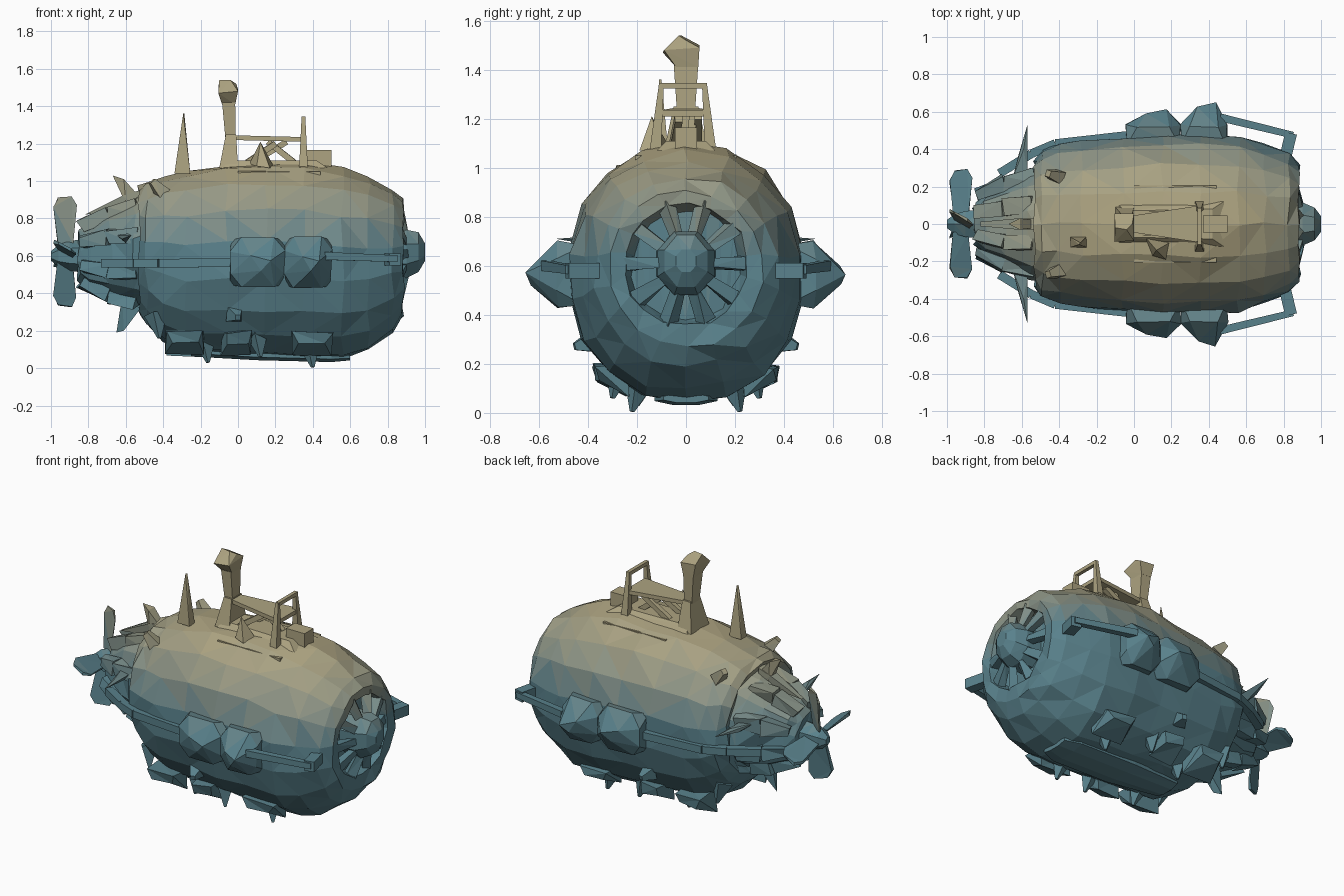
import bpy, bmesh, math, random
from mathutils import Vector
random.seed(4)

# Height-graded weathered paint, teal below to tan above
TEAL, TAN = Vector((0.10, 0.22, 0.26)), Vector((0.42, 0.37, 0.22))
Z0, Z1, STEPS = 0.62, 1.08, 12
MATS = []
for i in range(STEPS):
    m = bpy.data.materials.new("paint_%d" % i)
    m.diffuse_color = (*TEAL.lerp(TAN, i / (STEPS - 1)), 1)
    MATS.append(m)


def finish(name, bm, jitter=0.0):
    for v in bm.verts:
        v.co += Vector([random.uniform(-jitter, jitter) for _ in range(3)])
    bmesh.ops.triangulate(bm, faces=bm.faces[:])
    bmesh.ops.recalc_face_normals(bm, faces=bm.faces[:])
    for f in bm.faces:
        t = (f.calc_center_median().z - Z0) / (Z1 - Z0)
        f.material_index = min(STEPS - 1, max(0, int(t * STEPS)))
    me = bpy.data.meshes.new(name)
    bm.to_mesh(me)
    bm.free()
    for m in MATS:
        me.materials.append(m)
    ob = bpy.data.objects.new(name, me)
    bpy.context.collection.objects.link(ob)
    return ob


def loft(name, sections, n=18, power=2.0, jitter=0.0, y=0.0):
    """sections along x: (x, centre z, half width, half height)"""
    bm = bmesh.new()
    rings = []
    for x, zc, ry, rz in sections:
        ring = []
        for k in range(n):
            a = 2 * math.pi * (k + 0.5) / n
            c, s = math.cos(a), math.sin(a)
            e = 2 / power
            ring.append(bm.verts.new((x, y + ry * math.copysign(abs(c) ** e, c),
                                      zc + rz * math.copysign(abs(s) ** e, s))))
        rings.append(ring)
    for a, b in zip(rings, rings[1:]):
        for k in range(n):
            bm.faces.new((a[k], a[(k + 1) % n], b[(k + 1) % n], b[k]))
    bm.faces.new(rings[0])
    bm.faces.new(rings[-1])
    return finish(name, bm, jitter)


def hull_of(name, pts, jitter=0.0):
    """convex solid around a few points"""
    bm = bmesh.new()
    for p in pts:
        bm.verts.new(p)
    r = bmesh.ops.convex_hull(bm, input=bm.verts[:])
    junk = [v for v in r["geom_interior"] if isinstance(v, bmesh.types.BMVert)]
    if junk:
        bmesh.ops.delete(bm, geom=junk, context='VERTS')
    return finish(name, bm, jitter)


def strut(name, a, b, r1, r2=None, n=4, jitter=0.0):
    """tapered bar between two points"""
    a, b = Vector(a), Vector(b)
    q = (b - a).to_track_quat('Z', 'Y')
    r2 = r1 if r2 is None else r2
    pts = []
    for base, r in ((a, r1), (b, r2)):
        for k in range(n):
            t = 2 * math.pi * (k + 0.5) / n
            pts.append(base + q @ Vector((r * math.cos(t), r * math.sin(t), 0)))
    return hull_of(name, pts, jitter)


# Main hull with the recessed nose port
loft("hull", [
    (-0.50, 0.62, 0.29, 0.29), (-0.53, 0.63, 0.35, 0.34), (-0.49, 0.61, 0.40, 0.39),
    (-0.40, 0.585, 0.425, 0.445), (-0.28, 0.565, 0.45, 0.495), (-0.06, 0.575, 0.47, 0.515),
    (0.15, 0.575, 0.48, 0.525), (0.35, 0.57, 0.485, 0.53), (0.56, 0.555, 0.475, 0.51),
    (0.70, 0.555, 0.43, 0.465), (0.83, 0.575, 0.375, 0.385), (0.885, 0.585, 0.31, 0.32),
    (0.88, 0.605, 0.25, 0.245), (0.80, 0.605, 0.22, 0.22)], 18, 2.1, 0.011)

# Nose dome, window frame and spokes
NZ = 0.61
loft("nose_dome", [(0.80, NZ, 0.13, 0.14), (0.90, NZ, 0.125, 0.14), (0.965, NZ + .01, 0.095, 0.115),
                   (1.0, NZ + .01, 0.045, 0.05)], 8)
for k in range(10):
    a = 2 * math.pi * k / 10
    d = Vector((0, math.cos(a), math.sin(a)))
    c = Vector((0, 0, NZ))
    strut("window_spoke", c + d * 0.10 + Vector((0.89, 0, 0)), c + d * 0.25 + Vector((0.84, 0, 0)), 0.025, 0.04, 4, 0.008)

# Tail housing with ribs
loft("tail_housing", [(-0.49, 0.63, 0.31, 0.31), (-0.56, 0.625, 0.30, 0.28), (-0.68, 0.61, 0.24, 0.235),
                      (-0.80, 0.60, 0.165, 0.18), (-0.85, 0.60, 0.12, 0.13)], 12, 2, 0.015)
for k in range(8):
    a = 2 * math.pi * (k + 0.5) / 8
    d = Vector((0, math.cos(a), math.sin(a)))
    c = Vector((0, 0, 0.61))
    p, q, r = [c + d * h + Vector((x, 0, 0)) for x, h in ((-0.54, .275), (-0.69, .235), (-0.84, .165))]
    strut("tail_rib", p, q, 0.05, 0.055, 4, 0.015)
    strut("tail_rib_end", q, r, 0.06, 0.04, 4, 0.012)

# Propeller
loft("propeller_hub", [(-0.82, 0.6, 0.09, 0.09), (-0.90, 0.6, 0.08, 0.08), (-0.96, 0.6, 0.06, 0.06),
                       (-1.0, 0.6, 0.025, 0.025)], 6)
for k, reach in enumerate((0.31, 0.29, 0.28, 0.29)):
    a = math.pi / 2 * k + 1.43
    d = Vector((0, math.cos(a), math.sin(a)))
    t = Vector((0, -d.z, d.y))
    c = Vector((-0.925, 0, 0.61))
    pts = []
    for r, w in ((0.05, 0.04), (reach - .05, 0.06), (reach, 0.035)):
        for s in (-1, 1):
            e = c + d * r + s * w * (Vector((1, 0, 0)) + 0.55 * t)
            pts += [e + t * 0.008, e - t * 0.008]
    hull_of("propeller_blade", pts, 0.004)

# Tail fins: top, bottom and both sides
hull_of("top_fin", [(-0.82, y, 0.82) for y in (-.012, .012)] + [(-0.62, y, 0.92) for y in (-.03, .03)]
        + [(-0.53, y, 0.86) for y in (-.03, .03)] + [(-0.53, y, 0.95) for y in (-.03, .03)])
hull_of("top_fin_tip", [(-0.67, 0, 1.03), (-0.61, .03, 1.01), (-0.61, -.03, 1.01), (-0.53, .02, 0.92),
                        (-0.60, .03, 0.88), (-0.60, -.03, 0.88), (-0.53, -.02, 0.92)])
hull_of("bottom_fin", [(-0.65, .015, 0.19), (-0.61, -.015, 0.20), (-0.52, .03, 0.32), (-0.52, -.03, 0.32),
                       (-0.62, .03, 0.38), (-0.62, -.03, 0.38)])

for s in (-1, 1):
    hull_of("side_fin", [(-0.57, s * .53, .71), (-0.59, s * .40, .72), (-0.57, s * .28, .71),
                         (-0.65, s * .24, .71), (-0.62, s * .36, .69), (-0.60, s * .30, .67)])
    # Side thruster pods, faceted outward to a blunt point
    for name, x0, x1, tip in (("rear_pod", -.045, .25, .61), ("front_pod", .25, .50, .65)):
        m, h = (x0 + x1) / 2, (x1 - x0) / 2
        pts = [(m + h * i * u, s * y, .565 + j * w) for i in (-1, 1) for j in (-1, 1)
               for y, u, w in ((.42, .95, .12), (.53, 1.0, .06), (.52, .6, .135))]
        hull_of(name, pts + [(m + h * .5, s * tip, .57), (m - h * .25, s * (tip - .02), .60),
                             (m + h * .1, s * (tip - .02), .52)], 0.006)
    # Side rail
    path = [(-0.72, .27, .56), (-0.55, .375, .56), (-0.42, .43, .56), (-0.02, .475, .565)]
    for p, q in zip(path, path[1:]):
        strut("side_rail", (p[0], s * p[1], p[2]), (q[0], s * q[1], q[2]), 0.033)
    strut("front_rail", (0.46, s * .57, .60), (0.85, s * .475, .585), 0.03, 0.025)
    strut("front_rail_bracket", (0.84, s * .485, .58), (0.81, s * .36, .58), 0.045)
    # Underside ballast lumps and feet
    for x, w in ((-0.28, 0.10), (0.0, 0.08), (0.40, 0.11)):
        hull_of("ballast_block", [(x + i * w * u, s * y, z) for i in (-1, 1)
                                  for y, z, u in ((.36, .13, .6), (.37, .19, .9), (.24, .07, 1), (.24, .2, 1))], 0.014)
    for x, y, z in ((-0.16, .20, .03), (0.40, .22, .005), (0.12, .30, .06), (-0.42, .29, .16)):
        strut("foot_spike", (x - .02, s * (y - .03), z + .13), (x, s * y, z), 0.065, 0.01)
    # Flank bolts, rear lifting eyes and deck strips
    strut("flank_bolt", (-0.02, s * .38, .29), (0.0, s * .455, .27), 0.06, 0.02)
    strut("lifting_eye", (-0.40, s * .25, .93), (-0.46, s * .27, 1.0), 0.05, 0.025)
    strut("deck_strip", (0.0, s * .19, 1.038), (0.44, s * .19, 1.035), 0.022)

# Keel
loft("keel", [(-0.25, 0.09, 0.10, 0.03), (0.1, 0.07, 0.14, 0.03), (0.5, 0.06, 0.14, 0.03), (0.6, 0.06, 0.10, 0.02)], 8)

# Hatch coaming and braces on deck
hull_of("hatch_base", [(x, y, z) for x, w, z in ((-.08, .10, 1.07), (.48, .12, 1.07), (-.05, .07, 1.11), (.42, .08, 1.11))
                       for y in (-w, w)])
hull_of("front_deck_box", [(x, y, z) for x in (.37, .50) for y in (-.045, .045) for z in (1.06, 1.165)])
hull_of("deck_cleat", [(.06, -.07, 1.09), (.19, -.10, 1.08), (.17, -.19, 1.07), (.10, -.17, 1.08), (.12, -.14, 1.21)])
strut("hatch_brace", (0.05, -.05, 1.10), (0.20, -.03, 1.20), 0.022)
strut("hatch_brace", (0.08, .05, 1.10), (0.26, .05, 1.21), 0.022)
strut("hatch_brace", (0.30, .02, 1.10), (0.16, .03, 1.21), 0.022)

# Walkway plate and guard frame
hull_of("walkway_plate", [(x, y, z) for x, w, zz in ((-.04, .04, 1.24), (.36, .10, 1.23))
                          for y in (-w, w) for z in (zz - .02, zz + .005)])
for s, w in ((-1, .10), (1, .075)):
    strut("guard_leg", (0.35, s * (w + .025), 1.07), (0.35, s * w, 1.345), 0.033, 0.014)
strut("guard_top", (0.35, -.10, 1.335), (0.35, .085, 1.335), 0.016)

# Periscope
hull_of("periscope_foot", [(x, y, z) for a, b, w, z in ((-.10, .0, .09, 1.07), (-.065, -.01, .05, 1.25))
                           for x in (a, b) for y in (-w, w)])
hull_of("periscope_column", [(x, y, z) for a, b, w, z in ((-.065, -.012, .035, 1.2), (-.085, -.015, .05, 1.42))
                             for x in (a, b) for y in (-w, w)])
hull_of("periscope_head", [(-.085, -.04, 1.41), (-.015, -.04, 1.41), (-.085, .05, 1.41), (-.015, .05, 1.41),
                           (-.105, -.095, 1.47), (0, -.09, 1.48), (-.105, .055, 1.50), (0, .055, 1.49),
                           (-.10, -.02, 1.54), (-.04, -.03, 1.54), (-.01, .0, 1.52)])

# Antenna fin
hull_of("antenna_fin", [(-.34, -.07, 1.04), (-.255, -.07, 1.04), (-.34, -.125, 1.04), (-.255, -.125, 1.04),
                        (-.293, -.11, 1.36), (-.287, -.10, 1.36)])
